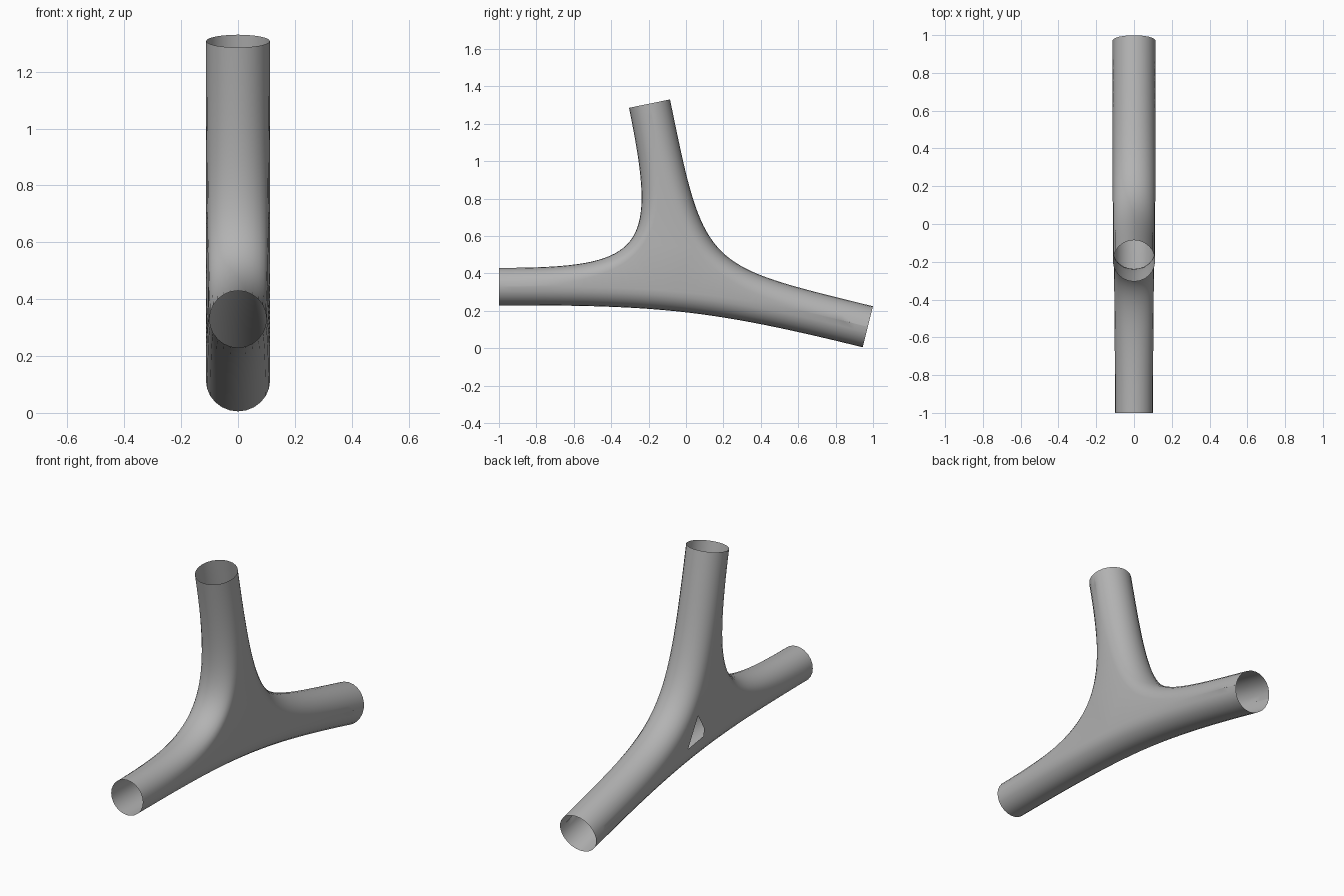
import bpy, bmesh, math
from mathutils import Vector

cube = bpy.data.objects.get("Cube")
if cube:
    bpy.data.objects.remove(cube, do_unlink=True)

STEPS, ARC = 36, 12

# Open pipe ends in the yz plane: centre, outward direction, radius
front = (Vector((0, -1, 0.33)), Vector((0, -1, 0)), 0.10)
back = (Vector((0, 0.972, 0.115)), Vector((0, 0.97, -0.24)), 0.113)
top = (Vector((0, -0.195, 1.308)), Vector((0, -0.2, 0.98)), 0.112)


def bezier(p, q, dp, dq, reach, t):
    a, b = p - dp * reach, q - dq * reach
    s = 1 - t
    return p * s**3 + a * 3 * s * s * t + b * 3 * s * t * t + q * t**3


def side_of(direction, toward):
    """Unit normal of an end, in the yz plane, on the requested side."""
    n = Vector((0, -direction.z, direction.y)).normalized()
    return n if n.dot(toward) > 0 else -n


def half_tube(bm, start, end, toward, reach):
    """Half pipe bent from one end to another; returns its two centre edges."""
    (p, dp, rp), (q, dq, rq) = start, end
    po = p + side_of(dp, toward) * rp
    qo = q + side_of(dq, toward) * rq
    rows = []
    for i in range(STEPS + 1):
        t = i / STEPS
        centre = bezier(p, q, dp, dq, reach, t)
        outer = bezier(po, qo, dp, dq, reach, t)
        width = Vector((rp + (rq - rp) * t, 0, 0))
        rows.append([bm.verts.new(centre + width * math.cos(math.pi * j / ARC)
                                  + (outer - centre) * math.sin(math.pi * j / ARC))
                     for j in range(ARC + 1)])
    for a, b in zip(rows, rows[1:]):
        for j in range(ARC):
            bm.faces.new((a[j], a[j + 1], b[j + 1], b[j]))
    return [[r[0].co.copy() for r in rows], [r[-1].co.copy() for r in rows]]


def closed_edges(bm, points):
    verts = [bm.verts.new(p) for p in points]
    return [bm.edges.new((v, verts[(i + 1) % len(verts)])) for i, v in enumerate(verts)]


bm = bmesh.new()
# Underside, front crotch and back crotch
strips = [half_tube(bm, front, back, Vector((0, 0, -1)), 0.85),
          half_tube(bm, back, top, Vector((0, 1, 1)), 0.93),
          half_tube(bm, top, front, Vector((0, -1, 1)), 0.78)]

# Flat webs between the half tubes; one has a small opening
hole = [(0.042, 0.46), (-0.013, 0.366), (-0.004, 0.324), (0.133, 0.303)]
for side in (0, 1):
    edges = closed_edges(bm, [p for s in strips for p in s[side][:-1]])
    if side == 1:
        edges += closed_edges(bm, [Vector((-0.106, y, z)) for y, z in hole])
    bmesh.ops.triangle_fill(bm, edges=edges, use_beauty=True, normal=(1, 0, 0))

bmesh.ops.remove_doubles(bm, verts=bm.verts, dist=0.0005)
bmesh.ops.recalc_face_normals(bm, faces=bm.faces)
# Make sure the skin faces outward
lowest = min(bm.faces, key=lambda f: f.calc_center_median().z)
if lowest.normal.z > 0:
    bmesh.ops.reverse_faces(bm, faces=bm.faces)

mesh = bpy.data.meshes.new("pipe_junction")
bm.to_mesh(mesh)
bm.free()
pipe = bpy.data.objects.new("pipe_junction", mesh)
bpy.context.collection.objects.link(pipe)

grey = bpy.data.materials.new("plain_grey")
grey.use_nodes = True
grey.diffuse_color = (0.45, 0.45, 0.45, 1)
grey.node_tree.nodes["Principled BSDF"].inputs["Base Color"].default_value = (0.45, 0.45, 0.45, 1)
mesh.materials.append(grey)

bpy.ops.object.select_all(action='DESELECT')
pipe.select_set(True)
bpy.context.view_layer.objects.active = pipe
bpy.ops.object.shade_smooth_by_angle(angle=math.radians(40))
